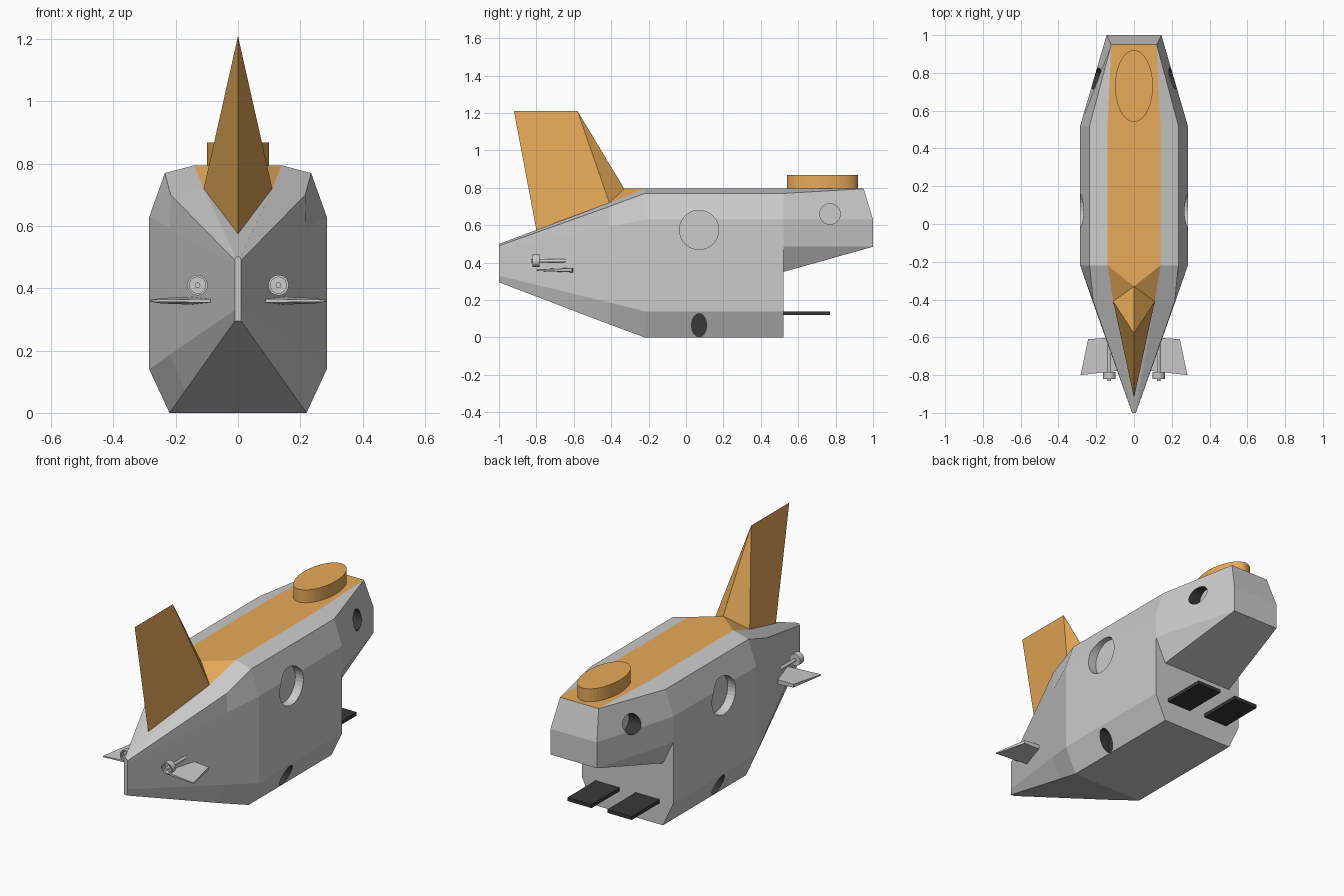
import bpy, bmesh, math
from mathutils import Matrix

if "Cube" in bpy.data.objects:
    bpy.data.objects.remove(bpy.data.objects["Cube"])


def material(name, color):
    m = bpy.data.materials.new(name)
    m.diffuse_color = (*color, 1)
    m.use_nodes = True
    m.node_tree.nodes["Principled BSDF"].inputs["Base Color"].default_value = m.diffuse_color
    return m


ORANGE = material("orange_paint", (0.8, 0.4, 0.1))
BLACK = material("black_paint", (0.04, 0.04, 0.04))
HULL_MATS = [None, ORANGE, BLACK]


def finish(bm, name, mats=()):
    bmesh.ops.recalc_face_normals(bm, faces=bm.faces)
    me = bpy.data.meshes.new(name)
    bm.to_mesh(me)
    bm.free()
    for m in mats:
        me.materials.append(m)
    ob = bpy.data.objects.new(name, me)
    bpy.context.collection.objects.link(ob)
    return ob


def mesh(name, verts, faces, mats=()):
    bm = bmesh.new()
    vs = [bm.verts.new(v) for v in verts]
    for f in faces:
        bm.faces.new([vs[i] for i in f])
    return finish(bm, name, mats)


def cylinder(name, axis, center, depth, ra, rb, mats=(), sides=32):
    """Elliptic cylinder along x, y or z; ra, rb are the two cross radii."""
    bm = bmesh.new()
    bmesh.ops.create_cone(bm, cap_ends=True, segments=sides, radius1=1, radius2=1, depth=depth)
    bm.transform(Matrix.Diagonal((ra, rb, 1, 1)))
    if axis == 'X':
        bm.transform(Matrix(((0, 0, 1, 0), (1, 0, 0, 0), (0, 1, 0, 0), (0, 0, 0, 1))))
    elif axis == 'Y':
        bm.transform(Matrix.Rotation(math.pi / 2, 4, 'X'))
    bm.transform(Matrix.Translation(center))
    return finish(bm, name, mats)


# Hull: half sections (x, y, z) from keel to deck, mirrored and lofted
def section(y, pts):
    return [(x, y, z) for x, z in pts]


upper = [(.285, .485), (.285, .63), (.235, .77), (.14, .795)]
full = [(.22, 0), (.285, .14)] + upper
rings = [
    section(-1, [(.01, .295), (.01, .33), (.01, .43), (.01, .475), (.01, .49), (.007, .5)]),
    section(-.41, [(.17, .07), (.219, .187), (.219, .472), (.219, .592), (.216, .70), (.11, .72)]),
    section(-.22, full),
    section(.52, full),
    section(.52, [(.22, .35), (.285, .485)] + upper),
    [(.145, 1, .485)] * 3 + [(.145, 1, .63)] + [(.12, .95, .795)] * 2,
]
bm = bmesh.new()
loops = []
for half in rings:
    pts = half + [(-x, y, z) for x, y, z in reversed(half)]
    loops.append([bm.verts.new(p) for p in pts])
for r, (a, b) in enumerate(zip(loops, loops[1:])):
    for i in range(12):
        j = (i + 1) % 12
        f = bm.faces.new((a[i], a[j], b[j], b[i]))
        f.material_index = 1 if i == 5 and r >= 2 else 0
for end in (loops[0], loops[-1]):
    for i in range(5):
        bm.faces.new((end[i], end[i + 1], end[10 - i], end[11 - i]))
bmesh.ops.remove_doubles(bm, verts=bm.verts, dist=.0005)
bmesh.ops.dissolve_degenerate(bm, edges=bm.edges, dist=.0001)
hull = finish(bm, "hull", HULL_MATS)

# Recessed ports: y, z, radius y, radius z, floor x, wall slot, floor slot
ports = [
    (.07, .575, .105, .105, .235, 0, 0),
    (-.59, .55, .055, .055, .10, 0, 0),
    (.77, .66, .055, .055, .145, 2, 0),
    (.07, .065, .04, .062, .20, 2, 2),
]
for y, z, ry, rz, floor, wall, base in ports:
    for s in (-1, 1):
        cut = cylinder("port_cutter", 'X', (s * (floor + .2), y, z), .4, ry, rz, HULL_MATS)
        cut.hide_render = True
        for p in cut.data.polygons:
            p.material_index = base if abs(p.normal.x) > .9 else wall
        mod = hull.modifiers.new("port", 'BOOLEAN')
        mod.operation = 'DIFFERENCE'
        mod.solver = 'EXACT'
        mod.material_mode = 'INDEX'
        mod.object = cut
        bpy.context.view_layer.objects.active = hull
        bpy.ops.object.modifier_apply(modifier=mod.name)
        bpy.data.objects.remove(cut)

# Tail fin with its faired base
mesh("tail_fin",
     [(0, -.92, 1.21), (0, -.80, .575), (0, -.58, 1.21), (0, -.33, .795),
      (.11, -.41, .72), (-.11, -.41, .72), (.14, -.22, .795), (-.14, -.22, .795)],
     [(0, 1, 4, 2), (2, 4, 3), (3, 4, 6), (0, 2, 5, 1), (2, 3, 5), (3, 7, 5), (3, 6, 7)],
     [ORANGE])

# Oval hatch on the deck
cylinder("deck_hatch", 'Z', (0, .73, .83), .075, .10, .19, [ORANGE], 48)

for s, side in ((-1, "left"), (1, "right")):
    # Rear plates
    x0, x1 = s * .05, s * .20
    mesh("rear_plate_" + side,
         [(x, y, z) for z in (.12, .14) for x, y in ((x0, .5), (x1, .5), (x1, .77), (x0, .77))],
         [(0, 1, 2, 3), (4, 5, 6, 7), (0, 1, 5, 4), (1, 2, 6, 5), (2, 3, 7, 6), (3, 0, 4, 7)],
         [BLACK])
    # Small nose wings, tapering to the front and tip
    plan = [(.07, -.775, .006), (.283, -.80, .003), (.243, -.61, .009), (.10, -.60, .014)]
    mesh("nose_wing_" + side,
         [(s * x, y, .36 + k * t) for k in (-1, 1) for x, y, t in plan],
         [(0, 1, 2, 3), (4, 5, 6, 7), (0, 1, 5, 4), (1, 2, 6, 5), (2, 3, 7, 6), (3, 0, 4, 7)])
    # Nose thrusters: rod, back disc and open rim
    c = s * .13
    cylinder("thruster_rod_" + side, 'Y', (c, -.73, .41), .20, .009, .009, (), 12)
    cylinder("thruster_disc_" + side, 'Y', (c, -.79, .41), .012, .033, .033, (), 24)
    n = 24
    prof = [(.033, -.82), (.033, -.785), (.026, -.785), (.026, -.82)]
    verts = [(c + r * math.cos(2 * math.pi * i / n), y, .41 + r * math.sin(2 * math.pi * i / n))
             for i in range(n) for r, y in prof]
    mesh("thruster_rim_" + side, verts,
         [(4 * i + k, 4 * i + (k + 1) % 4, 4 * ((i + 1) % n) + (k + 1) % 4, 4 * ((i + 1) % n) + k)
          for i in range(n) for k in range(4)])
